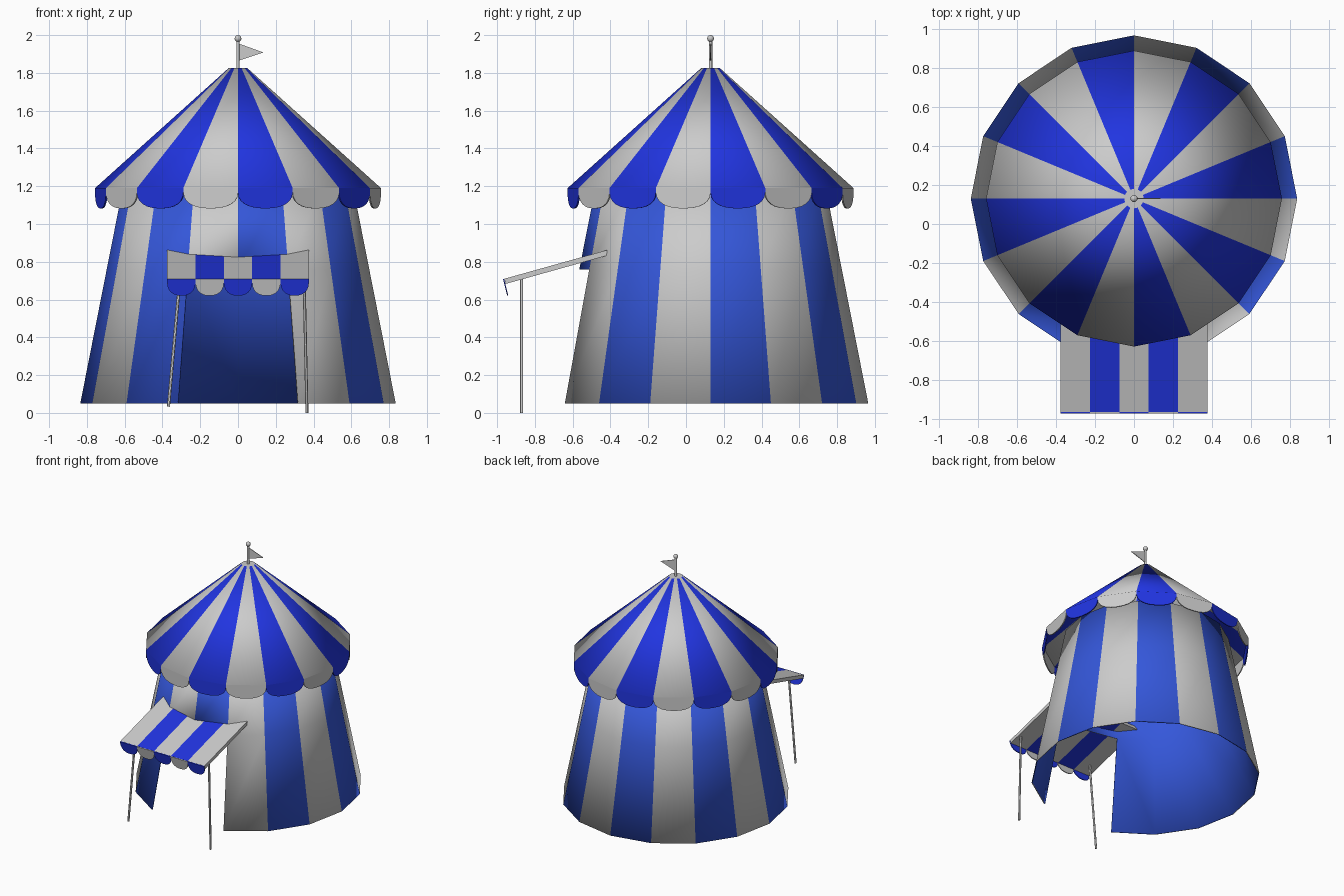
import bpy, bmesh
from math import sin, cos, pi, radians
from mathutils import Vector

if "Cube" in bpy.data.objects:
    bpy.data.objects.remove(bpy.data.objects["Cube"])

CY, N = 0.13, 16          # tent centre in y, number of sides


def material(name, rgb):
    m = bpy.data.materials.new(name)
    m.diffuse_color = (*rgb, 1)
    m.use_nodes = True
    m.node_tree.nodes["Principled BSDF"].inputs["Base Color"].default_value = m.diffuse_color
    return m


GREY = material("grey_cloth", (0.8, 0.8, 0.8))
BLUE = material("blue_cloth", (0.015, 0.035, 0.75))
WALL_BLUE = material("wall_blue", (0.035, 0.095, 0.7))


def cloth(name, polys, mats, thickness, offset=-1, inner=0, smooth=False):
    """polys: list of (points, material index); welded, then given thickness."""
    bm = bmesh.new()
    for pts, mi in polys:
        f = bm.faces.new([bm.verts.new(p) for p in pts])
        f.material_index = mi
    bmesh.ops.remove_doubles(bm, verts=bm.verts[:], dist=1e-5)
    me = bpy.data.meshes.new(name)
    bm.to_mesh(me)
    bm.free()
    for m in mats:
        me.materials.append(m)
    ob = bpy.data.objects.new(name, me)
    bpy.context.collection.objects.link(ob)
    if thickness:
        s = ob.modifiers.new("thickness", 'SOLIDIFY')
        s.thickness, s.offset, s.material_offset = thickness, offset, inner
    if smooth:
        smooth_by_angle(ob)
    return ob


def smooth_by_angle(ob):
    bpy.ops.object.select_all(action='DESELECT')
    ob.select_set(True)
    bpy.context.view_layer.objects.active = ob
    bpy.ops.object.shade_smooth_by_angle(angle=radians(30))


def ring(k, r, z):
    a = 2 * pi * k / N
    return Vector((r * cos(a), CY + r * sin(a), z))


def panel(k, lo, hi):
    return [ring(k, *lo), ring(k + 1, *lo), ring(k + 1, *hi), ring(k, *hi)]


def scallop(p0, p1, down):
    """Rounded flap hanging from edge p0-p1, facing outwards."""
    p0, p1, down = Vector(p0), Vector(p1), Vector(down)
    pts = [p0, p1]
    for i in range(13):
        c, s = cos(pi * i / 12), max(sin(pi * i / 12), 0)
        u = 0.5 + 0.5 * (1 if c > 0 else -1) * abs(c) ** 0.85
        pts.append(p0.lerp(p1, u) + down * (0.2 + 0.8 * s ** 0.9))
    return pts[::-1]


def rod(name, a, b, r):
    a, b = Vector(a), Vector(b)
    bpy.ops.mesh.primitive_cylinder_add(vertices=12, radius=r, depth=(b - a).length,
                                        location=(a + b) / 2)
    ob = bpy.context.object
    ob.name = name
    ob.rotation_euler = (b - a).to_track_quat('Z', 'Y').to_euler()
    smooth_by_angle(ob)


# striped wall, doorway left open in the two front panels, blue lining
foot, lintel, top = (0.835, 0.05), (0.695, 0.76), (0.61, 1.19)
walls = []
for k in range(N):
    stripe = 1 - k % 2
    if k not in (11, 12):
        walls.append((panel(k, foot, lintel), stripe))
    walls.append((panel(k, lintel, top), stripe))
cloth("tent_wall", walls, [GREY, WALL_BLUE, WALL_BLUE], 0.008, inner=1, smooth=True)

# striped conical roof
eave, peak = (0.757, 1.19), (0.05, 1.825)
cloth("roof", [(panel(k, eave, peak), 1 - k % 2) for k in range(N)],
      [GREY, BLUE], 0.008, smooth=True)
cloth("roof_cap", [([ring(k, *peak) for k in range(N)], 0)], [GREY], 0.008)

# scalloped valance round the eaves
cloth("valance", [(scallop(ring(k, *eave), ring(k + 1, *eave), (0, 0, -0.108)), 1 - k % 2)
                  for k in range(N)], [GREY, BLUE], 0.008)

# flag pole, ball and pennant
rod("flag_pole", (0, CY, 1.80), (0, CY, 1.98), 0.009)
bpy.ops.mesh.primitive_uv_sphere_add(segments=16, ring_count=8, radius=0.018,
                                     location=(0, CY, 1.982))
bpy.context.object.name = "pole_ball"
smooth_by_angle(bpy.context.object)
cloth("pennant", [([(0.005, CY, 1.865), (0.135, CY, 1.908), (0.005, CY, 1.955)], 0)],
      [GREY], 0.005, offset=0)

# sloping awning over the doorway
xs = [-0.375 + 0.15 * i for i in range(6)]
slabs, flaps = [], []
for i, (a, b) in enumerate(zip(xs, xs[1:])):
    slabs.append(([(a, -0.962, 0.71), (b, -0.962, 0.71),
                   (b, -0.418, 0.862), (a, -0.418, 0.862)], i % 2))
    flaps.append((scallop((a, -0.963, 0.71), (b, -0.963, 0.71), (0, 0.022, -0.088)),
                  1 - i % 2))
cloth("awning", slabs, [GREY, BLUE], 0.028)
cloth("awning_scallops", flaps, [GREY, BLUE], 0.006, offset=1)

# awning poles, slightly splayed
rod("awning_pole_left", (-0.368, -0.87, 0.033), (-0.308, -0.87, 0.71), 0.008)
rod("awning_pole_right", (0.365, -0.87, 0.0), (0.35, -0.87, 0.71), 0.008)
